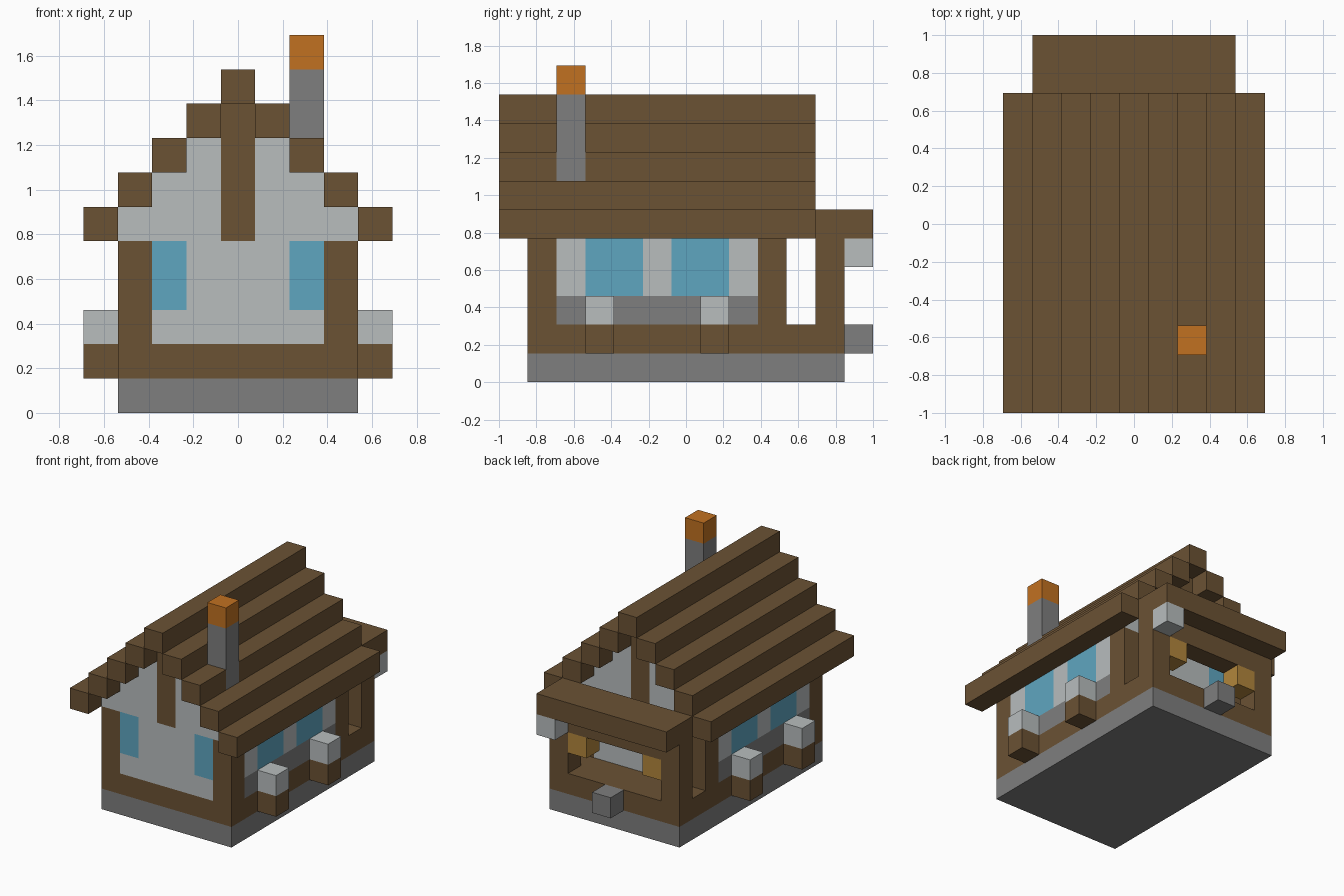
import bpy
import bmesh
from mathutils import Matrix, Vector

U = 2 / 13  # one building block

cube = bpy.data.objects.get("Cube")
if cube:
    bpy.data.objects.remove(cube, do_unlink=True)


def material(name, rgb):
    lin = [((c / 255 + 0.055) / 1.055) ** 2.4 for c in rgb] + [1]
    m = bpy.data.materials.new(name)
    m.use_nodes = True
    m.diffuse_color = lin
    m.node_tree.nodes["Principled BSDF"].inputs["Base Color"].default_value = lin
    return m


WOOD = material("brown wood", (107, 82, 52))
PLASTER = material("pale plaster", (184, 189, 190))
STONE = material("grey stone", (126, 126, 126))
GLASS = material("blue glass", (95, 166, 192))
FLAME = material("orange cap", (193, 113, 33))
LAMP = material("amber lamp", (178, 134, 60))


def add_box(bm, x, y, z):
    """Add a box whose (low, high) ranges are given in blocks."""
    size = Vector((x[1] - x[0], y[1] - y[0], z[1] - z[0]))
    centre = Vector((sum(x), sum(y), sum(z))) / 2
    bmesh.ops.create_cube(bm, size=1, matrix=Matrix.Translation(centre) @ Matrix.Diagonal(size).to_4x4())


def finish(name, bm, mats):
    bmesh.ops.scale(bm, vec=(U, U, U), verts=bm.verts)
    mesh = bpy.data.meshes.new(name)
    bm.to_mesh(mesh)
    bm.free()
    for m in mats:
        mesh.materials.append(m)
    ob = bpy.data.objects.new(name, mesh)
    bpy.context.scene.collection.objects.link(ob)
    return ob


def box(name, x, y, z, mat):
    bm = bmesh.new()
    add_box(bm, x, y, z)
    return finish(name, bm, [mat])


def block(name, x, y, z, mat):
    """A single block given by its centre in x, and low corner in y and z."""
    return box(name, (x - 0.5, x + 0.5), (y, y + 1), (z, z + 1), mat)


# House body: stepped tiers cut along the block lines
body = bmesh.new()
add_box(body, (-3.5, 3.5), (-5.5, 3.5), (1, 6))
for t in (1, 2, 3):
    add_box(body, (t - 3.5, 3.5 - t), (-5.5, 3.5), (5 + t, 6 + t))


def cut(axis, positions):
    for p in positions:
        normal = Vector((0, 0, 0))
        normal[axis] = 1
        bmesh.ops.bisect_plane(body, geom=body.verts[:] + body.edges[:] + body.faces[:],
                               plane_co=normal * p, plane_no=normal)


cut(0, (-2.5, -1.5, -0.5, 0.5, 1.5, 2.5))
cut(1, (-4.5, -3.5, -1.5, -0.5, 1.5, 2.5))
cut(2, (2, 3, 5))


# Paint timber frame, plaster, stone sills and windows by position
def paint(face):
    x, y, z = face.calc_center_median()
    x = abs(x)
    if z < 2:
        return 0
    if abs(face.normal.y) > 0.5:
        if z > 5:
            return 0 if x < 0.5 else 1
        if x > 2.5:
            return 0
        return 3 if z > 3 and x > 1.5 else 1
    if abs(face.normal.x) > 0.5 and z < 5:
        if y < -4.5 or y > 2.5:
            return 0
        if z < 3:
            return 2
        return 3 if -3.5 < y < -1.5 or -0.5 < y < 1.5 else 1
    return 0


body.normal_update()
for f in body.faces:
    f.material_index = paint(f)
finish("house_body", body, [WOOD, PLASTER, STONE, GLASS])

# Foundation
box("foundation", (-3.5, 3.5), (-5.5, 5.5), (0, 1), STONE)

# Stepped roof beams; the chimney interrupts one of them
for k in range(5, 10):
    i = 9 - k
    for x in sorted({-i, i}):
        spans = [(-6.5, -4.5), (-3.5, 4.5)] if x == 2 else [(-6.5, 4.5)]
        for span in spans:
            box("roof_beam", (x - 0.5, x + 0.5), span, (k, k + 1), WOOD)

# Chimney
box("chimney", (1.5, 2.5), (-4.5, -3.5), (7, 10), STONE)
block("chimney_cap", 2, -4.5, 10, FLAME)

# Back porch
box("porch_floor", (-3.5, 3.5), (3.5, 5.5), (1, 2), WOOD)
box("porch_lintel", (-2.5, 2.5), (4.5, 5.5), (4, 5), WOOD)
box("porch_awning", (-3.5, 3.5), (4.5, 6.5), (5, 6), WOOD)
block("porch_step", 0, 5.5, 1, STONE)
block("awning_lantern", 3, 5.5, 4, PLASTER)

for side in (-1, 1):
    box("porch_post", (side * 3 - 0.5, side * 3 + 0.5), (4.5, 5.5), (2, 5), WOOD)
    block("porch_lamp", side * 2, 4.5, 3, LAMP)
    # Planters along the side walls
    for y in (-3.5, 0.5):
        block("planter_box", side * 4, y, 1, WOOD)
        block("planter_top", side * 4, y, 2, PLASTER)
